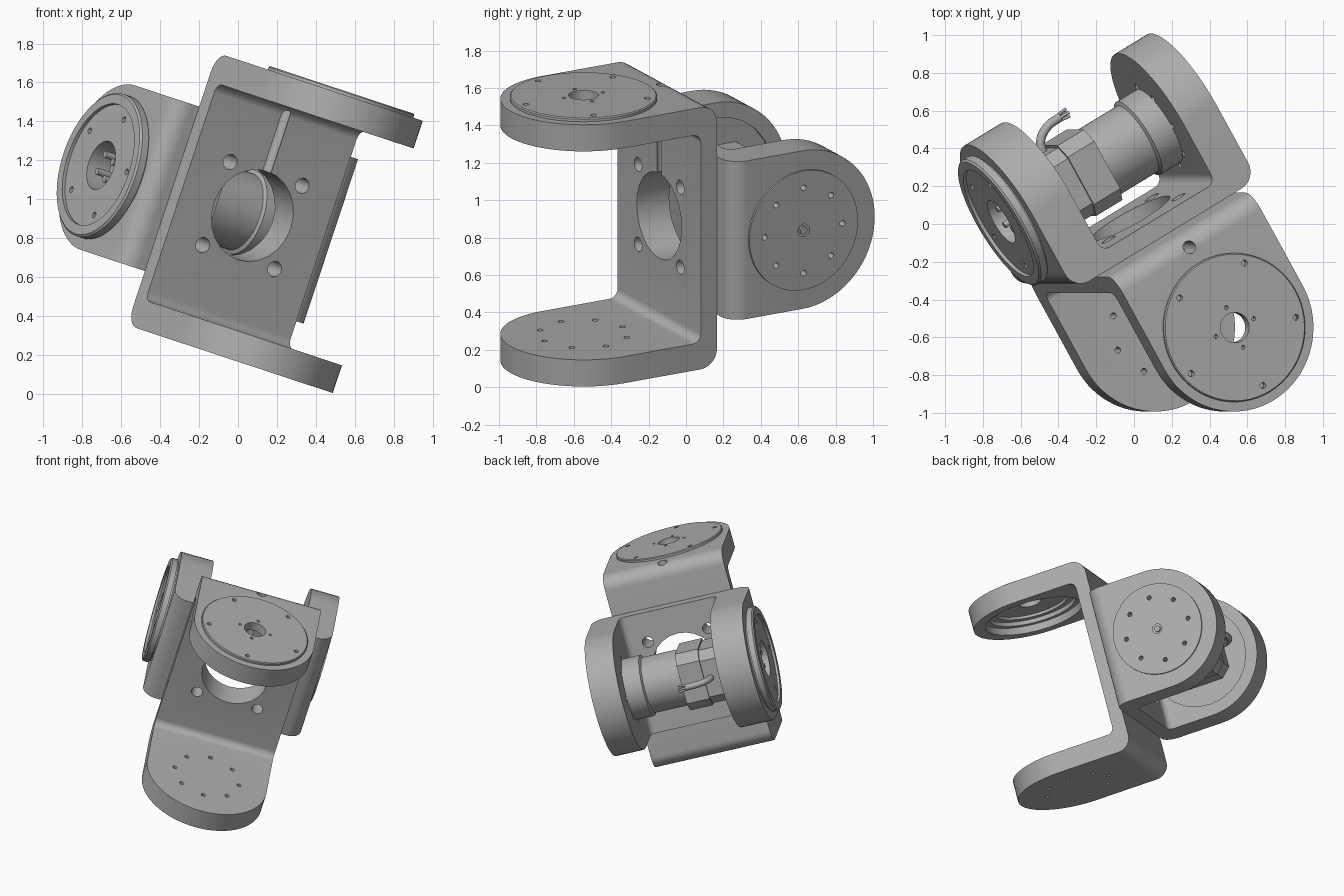
import bpy
import bmesh
from math import sin, cos, pi, radians
from mathutils import Matrix, Vector

if "Cube" in bpy.data.objects:
    bpy.data.objects.remove(bpy.data.objects["Cube"])

metal = bpy.data.materials.new("grey metal")
metal.use_nodes = True
GREY = (0.42, 0.42, 0.42, 1)
metal.diffuse_color = GREY
metal.node_tree.nodes["Principled BSDF"].inputs["Base Color"].default_value = GREY


def frame(x, y, z):
    return Matrix((x, y, z)).transposed().to_4x4()


# Tilted body frame: x across the joint plate, y backward, z up the plate
BODY = (Matrix.Translation((0.027, -0.057, 0.932))
        @ Matrix.Rotation(radians(18.3), 4, 'Y') @ Matrix.Rotation(radians(30), 4, 'Z'))
# Bracket frames: x along the pivot axis, y from plate to pivot, z across the arms
FRONT = BODY @ frame((0, 0, 1), (0, -1, 0), (1, 0, 0))
REAR = BODY @ frame((-1, 0, 0), (0, 1, 0), (0, 0, -1))
ALONG_X = frame((0, 1, 0), (0, 0, 1), (1, 0, 0))
ALONG_Y = frame((0, 0, 1), (1, 0, 0), (0, 1, 0))
ARM_R = 0.445


def finish(name, bm, matrix):
    bmesh.ops.recalc_face_normals(bm, faces=bm.faces)
    bm.transform(matrix)
    mesh = bpy.data.meshes.new(name)
    bm.to_mesh(mesh)
    bm.free()
    mesh.materials.append(metal)
    obj = bpy.data.objects.new(name, mesh)
    bpy.context.collection.objects.link(obj)
    return obj


def prism(name, points, low, high, matrix):
    bm = bmesh.new()
    face = bm.faces.new([bm.verts.new((x, y, low)) for x, y in points])
    side = bmesh.ops.extrude_face_region(bm, geom=[face])["geom"]
    bmesh.ops.translate(bm, vec=(0, 0, high - low),
                        verts=[v for v in side if isinstance(v, bmesh.types.BMVert)])
    return finish(name, bm, matrix)


def lathe(name, profile, matrix, steps=64):
    """Spin a closed (radius, height) outline around z."""
    bm = bmesh.new()
    verts = [bm.verts.new((r, 0, h)) for r, h in profile]
    edges = [bm.edges.new((a, b)) for a, b in zip(verts, verts[1:] + verts[:1])
             if a.co.x > 0 or b.co.x > 0]
    bmesh.ops.spin(bm, geom=verts + edges, axis=(0, 0, 1), cent=(0, 0, 0),
                   angle=2 * pi, steps=steps)
    bmesh.ops.remove_doubles(bm, verts=bm.verts, dist=1e-5)
    bmesh.ops.dissolve_degenerate(bm, edges=bm.edges, dist=1e-6)
    return finish(name, bm, matrix)


def rod(name, r, low, high, matrix, steps=24):
    return lathe(name, [(0, low), (r, low), (r, high), (0, high)], matrix, steps)


def pivot(base, depth, a=0, b=0):
    return base @ Matrix.Translation((0, depth + a, b)) @ ALONG_X


def ring(count, radius, start):
    turns = [radians(start) + 2 * pi * i / count for i in range(count)]
    return [(-radius * sin(t), radius * cos(t)) for t in turns]


def rounded(corners):
    """Round each right-angled (x, y, radius) corner."""
    out = []
    for i, (x, y, r) in enumerate(corners):
        c = Vector((x, y))
        if not r:
            out.append(c)
            continue
        before = (Vector(corners[i - 1][:2]) - c).normalized()
        after = (Vector(corners[(i + 1) % len(corners)][:2]) - c).normalized()
        for k in range(9):
            t = k * pi / 16
            out.append(c + before * r * (1 - sin(t)) + after * r * (1 - cos(t)))
    return out


def boolean(obj, cutter, operation='DIFFERENCE'):
    mod = obj.modifiers.new("cut", 'BOOLEAN')
    mod.operation, mod.solver, mod.object = operation, 'EXACT', cutter
    bpy.context.view_layer.objects.active = obj
    bpy.ops.object.modifier_apply(modifier=mod.name)
    bpy.data.objects.remove(cutter)


def drill(obj, r, low, high, matrix):
    boolean(obj, rod("cutter", r, low, high, matrix))


def bracket(name, base, depth, out_hi, in_hi, in_lo, out_lo):
    """U-shaped bracket with round arm ends, a motor opening and bolt holes."""
    far, web = depth + 0.6, 0.1
    obj = prism(name, rounded([
        (out_lo, far, 0), (out_lo, 0, 0.1), (out_hi, 0, 0.1), (out_hi, far, 0),
        (in_hi, far, 0), (in_hi, web, 0.05), (in_lo, web, 0.05), (in_lo, far, 0)]),
        -0.6, 0.6, base)
    arc = [(depth + ARM_R * cos(t), ARM_R * sin(t))
           for t in [-pi / 2 + pi * i / 40 for i in range(41)]]
    boolean(obj, prism("cutter", [(-0.2, -ARM_R)] + arc + [(-0.2, ARM_R)], -1, 1,
                       base @ ALONG_X), 'INTERSECT')
    drill(obj, 0.24, -0.1, 0.2, base @ ALONG_Y)
    for a in (-0.225, 0.225):
        for b in (-0.225, 0.225):
            drill(obj, 0.04, -0.1, 0.2, base @ Matrix.Translation((a, 0, b)) @ ALONG_Y)
    drill(obj, 0.36, in_hi - 0.05, out_hi + 0.1, pivot(base, depth))
    for a, b in ring(8, 0.24, 0):
        drill(obj, 0.016, out_lo - 0.05, in_lo + 0.05, pivot(base, depth, a, b))
    return obj


# Front bracket with its cable channel
D1 = 0.567
front = bracket("front_bracket", FRONT, D1, 0.737, 0.587, -0.587, -0.737)
drill(front, 0.034, 0.1, 0.9, FRONT @ Matrix.Translation((0, 0.077, 0)) @ ALONG_X)

# Turntable disc in the upper front arm
disc = lathe("front_turntable", [
    (0.08, 0.757), (0.388, 0.757), (0.394, 0.751), (0.394, 0.736), (0.36, 0.736),
    (0.36, 0.64), (0.32, 0.64), (0.32, 0.67), (0.27, 0.67), (0.27, 0.69), (0.08, 0.69)],
    pivot(FRONT, D1))
for a, b in ring(5, 0.345, 51):
    drill(disc, 0.016, 0.72, 0.8, pivot(FRONT, D1, a, b))
for a, b in ring(4, 0.115, 84):
    drill(disc, 0.011, 0.72, 0.8, pivot(FRONT, D1, a, b))

# Rear bracket, turned a quarter and facing backward
D2 = 0.445
bracket("rear_bracket", REAR, D2, 0.59, 0.35, -0.38, -0.59)

# Output ring in the thick rear arm, with pins in its centre
output = lathe("output_ring", [
    (0, 0.5), (0.13, 0.5), (0.13, 0.632), (0.325, 0.632), (0.325, 0.65), (0.375, 0.65),
    (0.385, 0.64), (0.385, 0.6), (0.37, 0.6), (0.37, 0.589), (0.36, 0.589),
    (0.36, 0.36), (0, 0.36)], pivot(REAR, D2))
for a, b in ring(5, 0.27, 20):
    drill(output, 0.016, 0.6, 0.7, pivot(REAR, D2, a, b))
for i, (a, b) in enumerate(ring(4, 0.07, 30)):
    rod(f"output_pin_{i + 1}", 0.018, 0.48, 0.61, pivot(REAR, D2, a, b), 16)

# Bearing cover on the other rear arm
cover = rod("bearing_cover", 0.335, -0.602, -0.57, pivot(REAR, D2), 64)
for a, b in ring(8, 0.24, 0):
    drill(cover, 0.016, -0.7, -0.5, pivot(REAR, D2, a, b))
drill(cover, 0.035, -0.7, -0.585, pivot(REAR, D2))
rod("cover_screw", 0.022, -0.604, -0.57, pivot(REAR, D2), 16)

# Motor between the rear arms
lathe("motor_body", [(0, -0.4), (0.225, -0.4), (0.225, -0.25), (0.205, -0.24),
                     (0.205, 0.05), (0, 0.05)], pivot(REAR, D2))
H, C = 0.215, 0.145
octagon = [(H, -C), (H, C), (C, H), (-C, H), (-H, C), (-H, -C), (-C, -H), (C, -H)]
prism("motor_housing", octagon, 0.03, 0.2, pivot(REAR, D2))
prism("motor_end_cap", [(x * 0.94, y * 0.94) for x, y in octagon], 0.2, 0.38, pivot(REAR, D2))


# Motor cable and its bare wire ends
def cable(name, points, radius):
    curve = bpy.data.curves.new(name, 'CURVE')
    curve.dimensions = '3D'
    curve.bevel_depth, curve.bevel_resolution, curve.use_fill_caps = radius, 3, True
    spline = curve.splines.new('BEZIER')
    spline.bezier_points.add(len(points) - 1)
    for knot, p in zip(spline.bezier_points, points):
        knot.co = BODY @ Vector(p)
        knot.handle_left_type = knot.handle_right_type = 'AUTO'
    curve.materials.append(metal)
    bpy.context.collection.objects.link(bpy.data.objects.new(name, curve))


cable("motor_cable", [(-0.25, 0.62, 0), (-0.23, 0.7, 0), (-0.16, 0.75, 0), (-0.07, 0.76, 0)], 0.024)
for i, (a, b) in enumerate(ring(4, 0.014, 0)):
    cable(f"wire_end_{i + 1}", [(-0.09, 0.76 + a, b), (-0.02, 0.76 + a * 1.6, b * 1.6)], 0.008)

# Smooth curved walls, crisp edges
bpy.ops.object.select_all(action='DESELECT')
for obj in bpy.context.collection.objects:
    if obj.type == 'MESH' and metal.name in obj.data.materials:
        obj.select_set(True)
        bpy.context.view_layer.objects.active = obj
bpy.ops.object.shade_smooth_by_angle(angle=radians(30))
